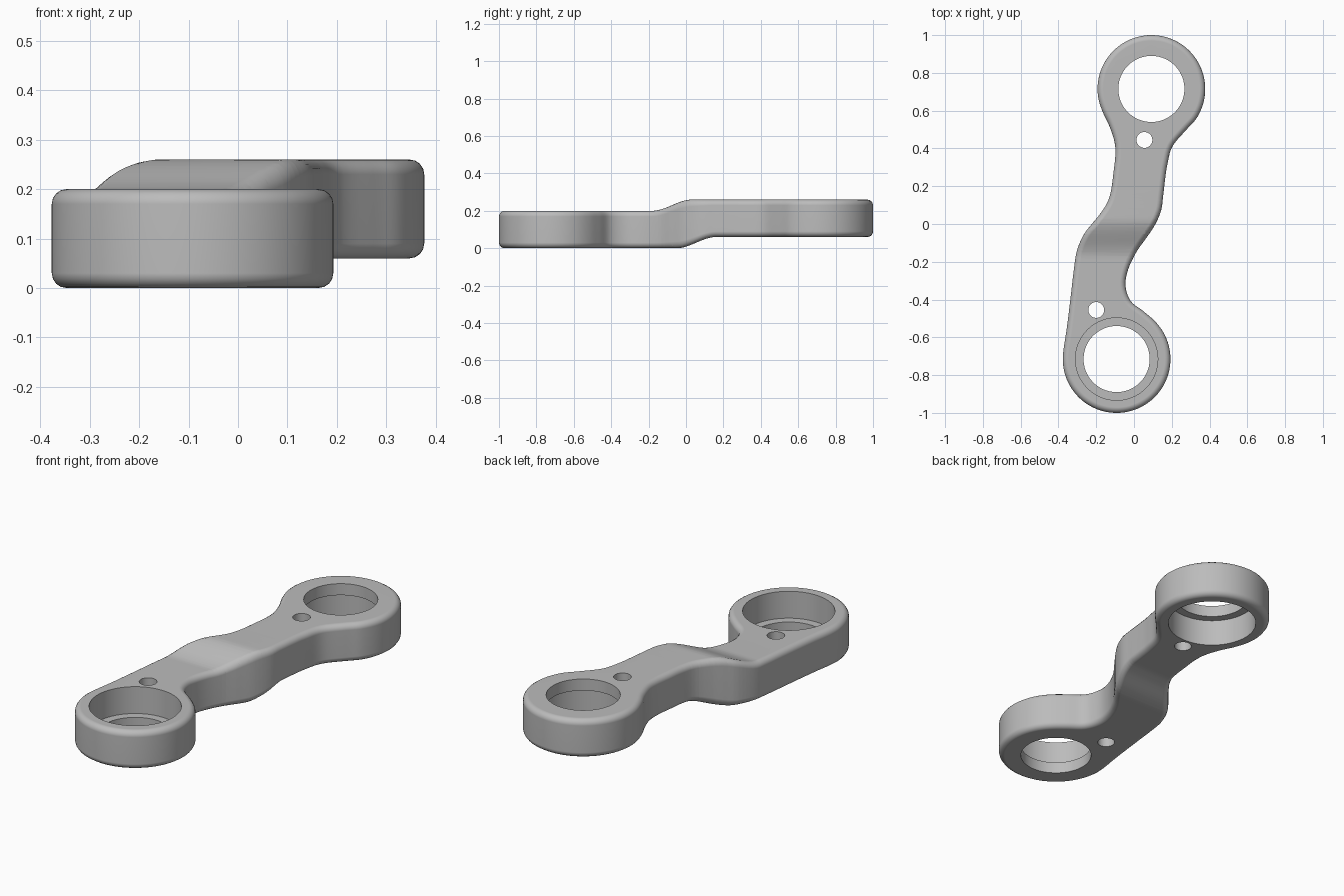
import bpy, bmesh, math
from mathutils import Vector

if "Cube" in bpy.data.objects:
    bpy.data.objects.remove(bpy.data.objects["Cube"], do_unlink=True)

THICK, STEP, RING_R = 0.2, 0.06, 0.285
FRONT, BACK = (-0.092, -0.715), (0.092, 0.715)

grey = bpy.data.materials.new("plain grey")
grey.use_nodes = True
colour = (0.5, 0.5, 0.5, 1)
grey.diffuse_color = colour
grey.node_tree.nodes["Principled BSDF"].inputs["Base Color"].default_value = colour


def arc(centre, start, end, count=17):
    angles = [math.radians(start + (end - start) * i / (count - 1)) for i in range(count)]
    return [(centre[0] + RING_R * math.cos(a), centre[1] + RING_R * math.sin(a)) for a in angles]


def closed_spline(points, steps=5):
    """Catmull-Rom curve through a closed loop of points."""
    pts, out = [Vector(p) for p in points], []
    n = len(pts)
    for i in range(n):
        a, b, c, d = (pts[(i + k) % n] for k in (-1, 0, 1, 2))
        for s in range(steps):
            t = s / steps
            out.append(0.5 * (2 * b + (c - a) * t + (2 * a - 5 * b + 4 * c - d) * t**2
                              + (3 * b - a - 3 * c + d) * t**3))
    return out


def ramp(y, low, high):
    t = min(1, max(0, (y - low) / (high - low)))
    return STEP * t * t * (3 - 2 * t)


# Outline: two rings joined by a curved arm, counter-clockwise
right_side = [(0.05, -0.462), (-0.018, -0.407), (-0.045, -0.325), (-0.03, -0.238),
              (0.013, -0.148), (0.062, -0.078), (0.108, -0.01), (0.143, 0.07), (0.155, 0.155),
              (0.165, 0.24), (0.177, 0.317), (0.203, 0.41)]
left_side = [(-0.131, 0.52), (-0.103, 0.434), (-0.099, 0.36), (-0.109, 0.27), (-0.12, 0.185),
             (-0.14, 0.116), (-0.18, 0.053), (-0.225, -0.002), (-0.267, -0.058),
             (-0.302, -0.14), (-0.317, -0.23), (-0.33, -0.34), (-0.343, -0.45), (-0.357, -0.56)]
outline = closed_spline(right_side + arc(BACK, -50, 205) + left_side + arc(FRONT, 173, 405))

# Solid link with rounded rims
bm = bmesh.new()
base = bm.faces.new([bm.verts.new((p.x, p.y, 0)) for p in outline])
top = bmesh.ops.extrude_face_region(bm, geom=[base])["geom"]
bmesh.ops.translate(bm, vec=(0, 0, THICK), verts=[g for g in top if isinstance(g, bmesh.types.BMVert)])
bmesh.ops.recalc_face_normals(bm, faces=bm.faces)
rims = [e for e in bm.edges if abs(e.verts[0].co.z - e.verts[1].co.z) < 0.001]
bmesh.ops.bevel(bm, geom=rims, offset=0.03, segments=4, profile=0.5,
                affect='EDGES', clamp_overlap=False)

# Joggle: slice across the arm, then lift the back half along an S curve
for i in range(20):
    bmesh.ops.bisect_plane(bm, geom=bm.verts[:] + bm.edges[:] + bm.faces[:],
                           plane_co=(0, -0.19 + i * 0.0195, 0), plane_no=(0, 1, 0))
for v in bm.verts:
    t = v.co.z / THICK
    v.co.z += (1 - t) * ramp(v.co.y, -0.05, 0.16) + t * ramp(v.co.y, -0.18, 0.03)
mesh = bpy.data.meshes.new("link_arm")
bm.to_mesh(mesh)
bm.free()
mesh.materials.append(grey)
link = bpy.data.objects.new("link_arm", mesh)
bpy.context.collection.objects.link(link)


def drill(name, centre, radius, low, high, sides=96):
    """Cut a round hole between two heights."""
    bpy.ops.mesh.primitive_cylinder_add(vertices=sides, radius=radius, depth=high - low,
                                        location=(*centre, (low + high) / 2))
    cutter = bpy.context.object
    cutter.name = name
    cutter.hide_render = True
    cutter.data.materials.append(grey)
    mod = link.modifiers.new(name, 'BOOLEAN')
    mod.operation, mod.solver, mod.object = 'DIFFERENCE', 'EXACT', cutter
    bpy.ops.object.select_all(action='DESELECT')
    link.select_set(True)
    bpy.context.view_layer.objects.active = link
    bpy.ops.object.modifier_apply(modifier=name)
    bpy.data.objects.remove(cutter, do_unlink=True)


# Bearing seats: the front one opens upward, the back one downward
drill("front_bore", FRONT, 0.175, -0.1, 0.4)
drill("front_seat", FRONT, 0.218, 0.06, 0.4)
drill("back_bore", BACK, 0.175, -0.1, 0.4)
drill("back_seat", BACK, 0.218, -0.1, 0.2)
# Pin holes
drill("front_pin_hole", (-0.2, -0.455), 0.042, -0.1, 0.4, 40)
drill("back_pin_hole", (0.055, 0.445), 0.042, -0.1, 0.4, 40)

# Smooth shading with crisp hole edges
bpy.ops.object.shade_smooth_by_angle(angle=math.radians(35))
weighted = link.modifiers.new("flat_face_normals", 'WEIGHTED_NORMAL')
weighted.keep_sharp = True
